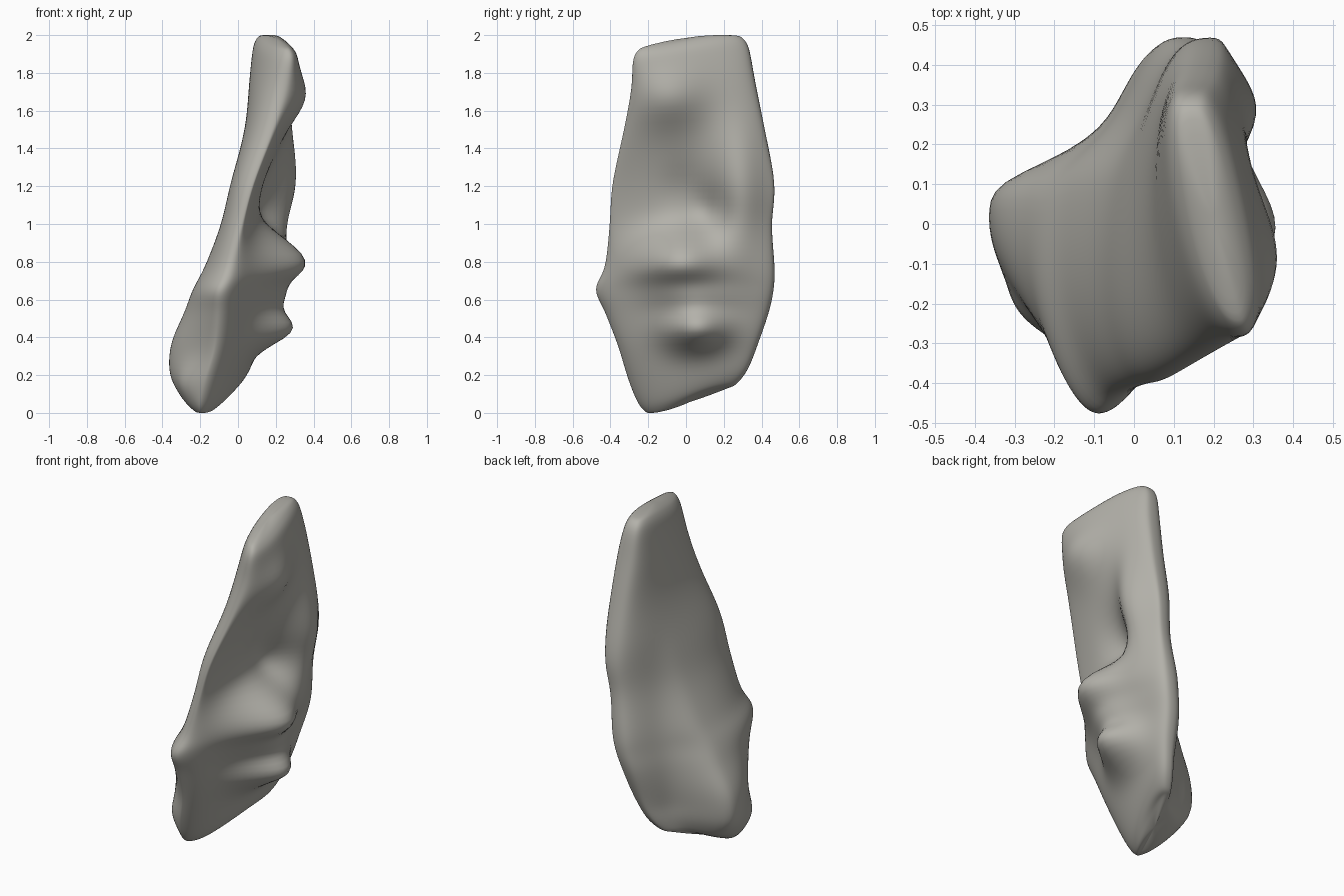
import bpy, bmesh, math
from mathutils import Vector

cube = bpy.data.objects.get("Cube")
if cube:
    bpy.data.objects.remove(cube, do_unlink=True)

# Level sections of the slab: front edge height, back edge height,
# front edge x and y, back edge x and y, bulge to -x, bulge to +x
LEVELS = [
    (0.00, 0.14, -.20, -.20, -.05, .23, .11, .04),
    (0.05, 0.16, -.20, -.25, -.03, .27, .19, .08),
    (0.18, 0.24, -.17, -.305, .01, .33, .29, .10),
    (0.36, 0.38, -.12, -.36, .05, .385, .33, .11),
    (0.54, 0.54, -.10, -.43, .08, .44, .28, .12),
    (0.66, 0.66, -.09, -.48, .11, .465, .25, .12),
    (0.78, 0.78, -.04, -.43, .13, .47, .22, .11),
    (1.00, 1.00, 0.02, -.405, .17, .455, .18, .04),
    (1.22, 1.22, 0.08, -.39, .20, .47, .17, .03),
    (1.50, 1.52, 0.18, -.33, .19, .415, .15, .06),
    (1.72, 1.77, 0.24, -.29, .17, .365, .14, .09),
    (1.88, 1.95, 0.27, -.28, .15, .33, .11, .08),
    (1.94, 2.005, 0.26, -.24, .15, .28, .07, .05),
]

# Knobs and hollows on the +x face: y, z, y radius, z radius, height
KNOBS = [
    (-.10, 1.66, .20, .14, .08),
    (0.29, 1.18, .15, .36, .13),
    (-.04, 0.80, .22, .12, .23),
    (-.02, 0.93, .20, .07, .05),
    (0.05, 0.45, .17, .10, .21),
    (0.02, 0.62, .20, .08, .09),
    (0.00, 1.20, .12, .11, -.04),
    (0.11, 1.08, .11, .10, -.07),
]
# Foot lobe on the -x face
LOBES = [(-.25, 0.15, .09, .10, .07)]
HUMP = 0.6
RINGS_PER_LEVEL = 6
SEGMENTS = 96


def spline(p, q, r, s, t):
    """Catmull-Rom blend of four neighbouring levels."""
    return [b + t / 2 * (c - a + t * (2 * a - 5 * b + 4 * c - d + t * (3 * (b - c) + d - a)))
            for a, b, c, d in zip(p, q, r, s)]


def smooth_levels():
    last = len(LEVELS) - 1
    for i in range(last):
        around = [LEVELS[min(max(i + k, 0), last)] for k in (-1, 0, 1, 2)]
        for step in range(RINGS_PER_LEVEL):
            yield spline(*around, step / RINGS_PER_LEVEL)
    yield LEVELS[last]


def relief(bumps, y, z):
    return sum(height * math.exp(-((y - by) / ry) ** 2 - ((z - bz) / rz) ** 2)
               for by, bz, ry, rz, height in bumps)


def foot_profile(along, side):
    """Even rise to a hump, then a quick drop to the thin back foot."""
    if along < HUMP:
        return math.sin(math.pi / 2 * along / HUMP) ** 0.9
    drop = math.exp(-((along - HUMP) / 0.12) ** 2)
    return 0.25 * side + (1 - 0.25 * side) * drop


def section_point(level, angle):
    front_z, back_z, front_x, front_y, back_x, back_y, left, right = level
    along = (1 - math.cos(angle)) / 2
    x = front_x + (back_x - front_x) * along
    y = front_y + (back_y - front_y) * along
    z = front_z + (back_z - front_z) * along * along * (3 - 2 * along)
    side = abs(math.sin(angle))
    # the back edge is blunter than the front edge
    blunt = side ** (0.9 - 0.25 * along)
    if angle < math.pi:
        # knobbly face
        x += (right + relief(KNOBS, y, z)) * blunt
    else:
        # smooth face: even near the top, humped near the foot
        foot = min(1, max(0, 1.3 - z))
        profile = blunt + (foot_profile(along, side) - blunt) * foot
        x -= left * profile + relief(LOBES, y, z) * side
    return Vector((x, y, z))


def bridge(low, high):
    for k in range(SEGMENTS):
        n = (k + 1) % SEGMENTS
        bm.faces.new((low[k], low[n], high[n], high[k]))


def dome(ring, rise):
    """Close an end ring with shrinking rings and a central point."""
    centre = sum((v.co for v in ring), Vector()) / SEGMENTS
    outline = [v.co.copy() for v in ring]
    for scale in (0.85, 0.6, 0.3):
        lift = Vector((0, 0, rise * (1 - scale * scale)))
        inner = [bm.verts.new(centre.lerp(co, scale) + lift) for co in outline]
        bridge(ring, inner)
        ring = inner
    pole = bm.verts.new(centre + Vector((0, 0, rise)))
    for k in range(SEGMENTS):
        bm.faces.new((ring[k], ring[(k + 1) % SEGMENTS], pole))


# Stone slab
bm = bmesh.new()
rings = []
for level in smooth_levels():
    rings.append([bm.verts.new(section_point(level, 2 * math.pi * k / SEGMENTS))
                  for k in range(SEGMENTS)])
for low, high in zip(rings, rings[1:]):
    bridge(low, high)

# Domed ends
dome(rings[0], -0.01)
dome(rings[-1], 0.025)
bmesh.ops.recalc_face_normals(bm, faces=bm.faces)
for _ in range(5):
    bmesh.ops.smooth_vert(bm, verts=bm.verts, factor=0.5,
                          use_axis_x=True, use_axis_y=True, use_axis_z=True)

# Stand on the floor
bottom = min(v.co.z for v in bm.verts)
bmesh.ops.translate(bm, verts=bm.verts, vec=(0, 0, -bottom))
for face in bm.faces:
    face.smooth = True

mesh = bpy.data.meshes.new("stone_slab")
bm.to_mesh(mesh)
bm.free()
slab = bpy.data.objects.new("stone_slab", mesh)
bpy.context.collection.objects.link(slab)

# Warm grey stone
stone = bpy.data.materials.new("warm_grey_stone")
stone.use_nodes = True
colour = (0.45, 0.44, 0.40, 1)
stone.diffuse_color = colour
shader = stone.node_tree.nodes["Principled BSDF"]
shader.inputs["Base Color"].default_value = colour
shader.inputs["Roughness"].default_value = 0.8
mesh.materials.append(stone)
